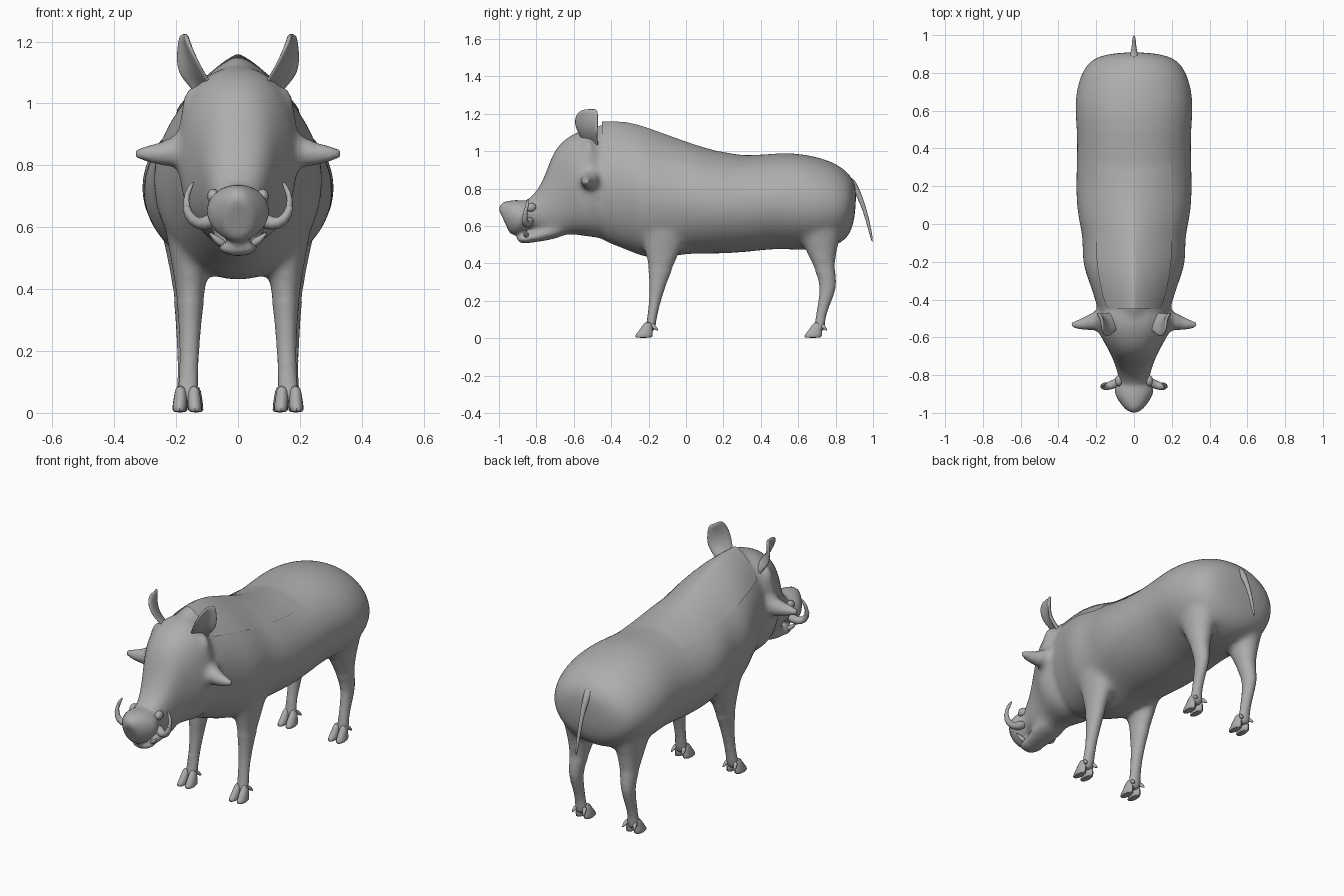
import bpy, bmesh, math
from mathutils import Vector

cube = bpy.data.objects.get("Cube")
if cube:
    bpy.data.objects.remove(cube, do_unlink=True)

hide = bpy.data.materials.new("grey hide")
hide.use_nodes = True
GREY = (0.42, 0.42, 0.42, 1)
hide.diffuse_color = GREY
hide.node_tree.nodes["Principled BSDF"].inputs["Base Color"].default_value = GREY


def finish(name, bm, levels=1, angle=60):
    """Turn a bmesh into a smooth, subdivided object."""
    bmesh.ops.recalc_face_normals(bm, faces=bm.faces)
    mesh = bpy.data.meshes.new(name)
    bm.to_mesh(mesh)
    bm.free()
    mesh.materials.append(hide)
    ob = bpy.data.objects.new(name, mesh)
    bpy.context.collection.objects.link(ob)
    if levels:
        ob.modifiers.new("smooth", "SUBSURF").levels = levels
    bpy.ops.object.select_all(action="DESELECT")
    ob.select_set(True)
    bpy.context.view_layer.objects.active = ob
    bpy.ops.object.shade_smooth_by_angle(angle=math.radians(angle))
    return ob


def skin(bm, loops):
    """Bridge rings of vertices and close both ends."""
    n = len(loops[0])
    for p, q in zip(loops, loops[1:]):
        for i in range(n):
            j = (i + 1) % n
            bm.faces.new((p[i], p[j], q[j], q[i]))
    bm.faces.new(loops[0])
    bm.faces.new(loops[-1])


def power_of(v, p):
    return math.copysign(abs(v) ** p, v)


def flat_top(y):
    return 1


def shoulder_ridge(y):
    """How sharply the back narrows upward, growing towards the shoulders."""
    return 1 + .6 * min(1, max(0, (.35 - y) / .5))


def loft(name, rings, x=0, sides=16, power=1.0, peak=flat_top):
    """Skin rings given as (y1, z1, y2, z2, half width[, x shift])."""
    bm = bmesh.new()
    loops = []
    for y1, z1, y2, z2, w, *dx in rings:
        a, b = Vector((0, y1, z1)), Vector((0, y2, z2))
        mid, half = (a + b) / 2, (a - b) / 2
        mid.x = x + sum(dx)
        loop = []
        for i in range(sides):
            s, c = math.sin(math.tau * i / sides), math.cos(math.tau * i / sides)
            across = w * power_of(s, power * (peak(y1) if c > 0 else 1))
            loop.append(bm.verts.new(mid + half * power_of(c, power) + Vector((across, 0, 0))))
        loops.append(loop)
    skin(bm, loops)
    return finish(name, bm)


def tube(name, points, radii, sides=10):
    """Tapered tube through a few points."""
    bm = bmesh.new()
    pts = [Vector(p) for p in points]
    loops = []
    for k, p in enumerate(pts):
        d = pts[min(k + 1, len(pts) - 1)] - pts[max(k - 1, 0)]
        rot = d.to_track_quat("Z", "Y")
        loops.append([bm.verts.new(p + rot @ Vector((math.cos(t), math.sin(t), 0)) * radii[k])
                      for t in (math.tau * i / sides for i in range(sides))])
    skin(bm, loops)
    return finish(name, bm)


def blob(name, center, size):
    bm = bmesh.new()
    bmesh.ops.create_uvsphere(bm, u_segments=12, v_segments=8, radius=1)
    for v in bm.verts:
        v.co = Vector(c + a * b for c, a, b in zip(center, v.co, size))
    return finish(name, bm, 0)


def evaluated(ob):
    return ob.evaluated_get(bpy.context.evaluated_depsgraph_get()).to_mesh()


def fuse(name, parts):
    """Merge overlapping parts into one skin and soften the joins."""
    bm = bmesh.new()
    for ob in parts:
        bm.from_mesh(evaluated(ob))
        bpy.data.objects.remove(ob, do_unlink=True)
    rough = finish(name + "_rough", bm, 0)
    remesh = rough.modifiers.new("remesh", "REMESH")
    remesh.mode = "VOXEL"
    remesh.voxel_size = .0125
    bm = bmesh.new()
    bm.from_mesh(evaluated(rough))
    bpy.data.objects.remove(rough, do_unlink=True)
    soft = [v for v in bm.verts if v.co.z > .36 and v.co.y > -.84
            and (v.co.y > -.4 or abs(v.co.x) < .23)]
    for _ in range(12):
        bmesh.ops.smooth_vert(bm, verts=soft, factor=.5, use_axis_x=True, use_axis_y=True, use_axis_z=True)
    return finish(name, bm, 0, 80)


# Trunk, head, snout disc and lower jaw
TRUNK = [
    (.912, .78, .905, .66, .06), (.902, .84, .89, .59, .17), (.867, .89, .865, .53, .24),
    (.79, .95, .79, .48, .292), (.64, .99, .64, .46, .325), (.5, .998, .5, .48, .305),
    (.33, .975, .33, .455, .308), (.15, 1.0, .15, .445, .315), (.02, 1.045, .02, .45, .3),
    (-.08, 1.08, -.08, .43, .272), (-.2, 1.125, -.2, .415, .285), (-.32, 1.163, -.3, .46, .24),
    (-.45, 1.16, -.42, .505, .2), (-.54, 1.12, -.52, .55, .17)]
skin_parts = [
    loft("trunk", TRUNK, sides=20, peak=shoulder_ridge),
    loft("head", [
        (-.4, 1.11, -.4, .52, .16), (-.49, 1.135, -.48, .53, .198), (-.57, 1.118, -.55, .54, .202),
        (-.655, 1.07, -.6, .55, .16), (-.705, 1.01, -.66, .545, .128), (-.735, .93, -.72, .545, .11),
        (-.762, .855, -.76, .56, .098), (-.8, .785, -.79, .58, .088), (-.85, .74, -.83, .595, .08),
        (-.87, .72, -.85, .6, .07)], power=.87),
    loft("snout", [
        (-.81, .75, -.79, .59, .07), (-.85, .738, -.83, .59, .09), (-.89, .742, -.865, .565, .112),
        (-.935, .742, -.9, .545, .1), (-.978, .735, -.93, .548, .07), (-1, .71, -.948, .565, .05),
        (-1.006, .69, -.955, .595, .03)], sides=12),
    loft("lower_jaw", [
        (-.62, .66, -.62, .545, .1), (-.74, .6, -.74, .52, .085), (-.82, .57, -.82, .508, .07),
        (-.88, .555, -.88, .503, .058), (-.905, .55, -.905, .52, .035)], sides=12)]

# Leg sections: front edge, back edge, height, half width, x shift
FRONT = [(-.27, .06, .7, .1, -.01), (-.25, .01, .56, .075, -.012), (-.22, -.03, .45, .058, -.016),
         (-.2, -.08, .35, .044, -.016), (-.195, -.122, .24, .034, -.014), (-.205, -.152, .13, .031, -.011),
         (-.215, -.16, .07, .036, -.008), (-.225, -.17, .03, .036, -.006)]
HIND = [(.56, .87, .68, .12, -.01), (.595, .835, .55, .09, -.012), (.645, .805, .45, .066, -.01),
        (.695, .797, .35, .046, -.005), (.717, .812, .275, .036, 0), (.705, .775, .19, .031, 0),
        (.692, .745, .11, .03, 0), (.685, .745, .06, .036, 0), (.68, .735, .03, .036, 0)]

for s, side in ((1, "left"), (-1, "right")):
    for name, sections, x, y in (("front", FRONT, .17, -.215), ("hind", HIND, .166, .69)):
        skin_parts.append(loft(f"{side}_{name}_leg", [(a, z, b, z, w, s * dx) for a, b, z, w, dx in sections],
                               x=s * x, sides=12))
        # Cloven hoof and dewclaws
        for k in (-1, 1):
            cx = s * (x - .006) + k * .022
            loft(f"{side}_{name}_toe", [
                (y - .005, .09, y + .03, .09, .016), (y - .028, .055, y + .04, .055, .023),
                (y - .06, .018, y + .042, .018, .026, k * .003), (y - .07, 0, y + .042, 0, .025, k * .004)],
                x=cx, sides=8)
            tube(f"{side}_{name}_dewclaw", [
                (cx, y + .03, .075), (cx + k * .01, y + .05, .055), (cx + k * .014, y + .066, .04)],
                [.016, .012, .003], 6)

    # Cheek spike and the ridge between it and the ear
    skin_parts.append(tube(f"{side}_cheek_spike", [
        (s * .14, -.5, .86), (s * .2, -.515, .842), (s * .25, -.525, .836),
        (s * .3, -.535, .838), (s * .345, -.53, .837)], [.085, .056, .038, .027, .006]))
    skin_parts.append(blob(f"{side}_cheek_ridge", (s * .155, -.52, .93), (.035, .035, .13)))

    # Cupped ear: leaf rows from base to tip, then thickened
    bm = bmesh.new()
    rows = []
    for xi, yi, xo, yo, z in [(.06, -.54, .125, -.47, 1.0), (.075, -.55, .15, -.475, 1.05),
                              (.105, -.575, .192, -.475, 1.09), (.133, -.6, .2, -.47, 1.14),
                              (.158, -.595, .194, -.47, 1.19), (.172, -.56, .187, -.475, 1.226)]:
        a, b = Vector((s * xi, yi, z)), Vector((s * xo, yo, z))
        fold = Vector((-s * .012, .022, 0))
        rows.append([bm.verts.new(p) for p in (a, (a + b) / 2 + fold, b)])
    for p, q in zip(rows, rows[1:]):
        for i in range(2):
            bm.faces.new((p[i], p[i + 1], q[i + 1], q[i]))
    ear = finish(f"{side}_ear", bm, 0)
    thick = ear.modifiers.new("thick", "SOLIDIFY")
    thick.thickness = .02
    thick.offset = 0
    ear.modifiers.new("round", "SUBSURF").levels = 2

    # Curved upper tusk, short lower tusk, muzzle wart
    tube(f"{side}_upper_tusk", [
        (s * .06, -.83, .635), (s * .115, -.85, .605), (s * .152, -.865, .622), (s * .171, -.86, .665),
        (s * .165, -.85, .71), (s * .143, -.84, .75)], [.03, .025, .021, .018, .014, .003], 8)
    tube(f"{side}_lower_tusk", [
        (s * .045, -.85, .545), (s * .07, -.86, .56), (s * .095, -.865, .585)], [.018, .013, .003], 8)
    blob(f"{side}_muzzle_wart", (s * .08, -.83, .7), (.02, .03, .024))

fuse("body", skin_parts)

# Thin mane saddle following the trunk
bm = bmesh.new()
rows = []
for y, top, _, bottom, w in TRUNK[6:13]:
    peak = shoulder_ridge(y)
    reach = math.asin(min(.2 / w, .75) ** (1 / peak))
    angles = [reach * k / 6 for k in range(-6, 7)]
    rows.append([bm.verts.new((w * power_of(math.sin(t), peak), y,
                               (top + bottom) / 2 + (top - bottom) / 2 * math.cos(t))) for t in angles])
for p, q in zip(rows, rows[1:]):
    for i in range(len(p) - 1):
        bm.faces.new((p[i], p[i + 1], q[i + 1], q[i]))
finish("mane", bm)

# Tail
tube("tail", [(0, .86, .85), (0, .905, .81), (0, .94, .73), (0, .97, .64), (0, 1, .5)],
     [.035, .02, .013, .011, .006], 8)
